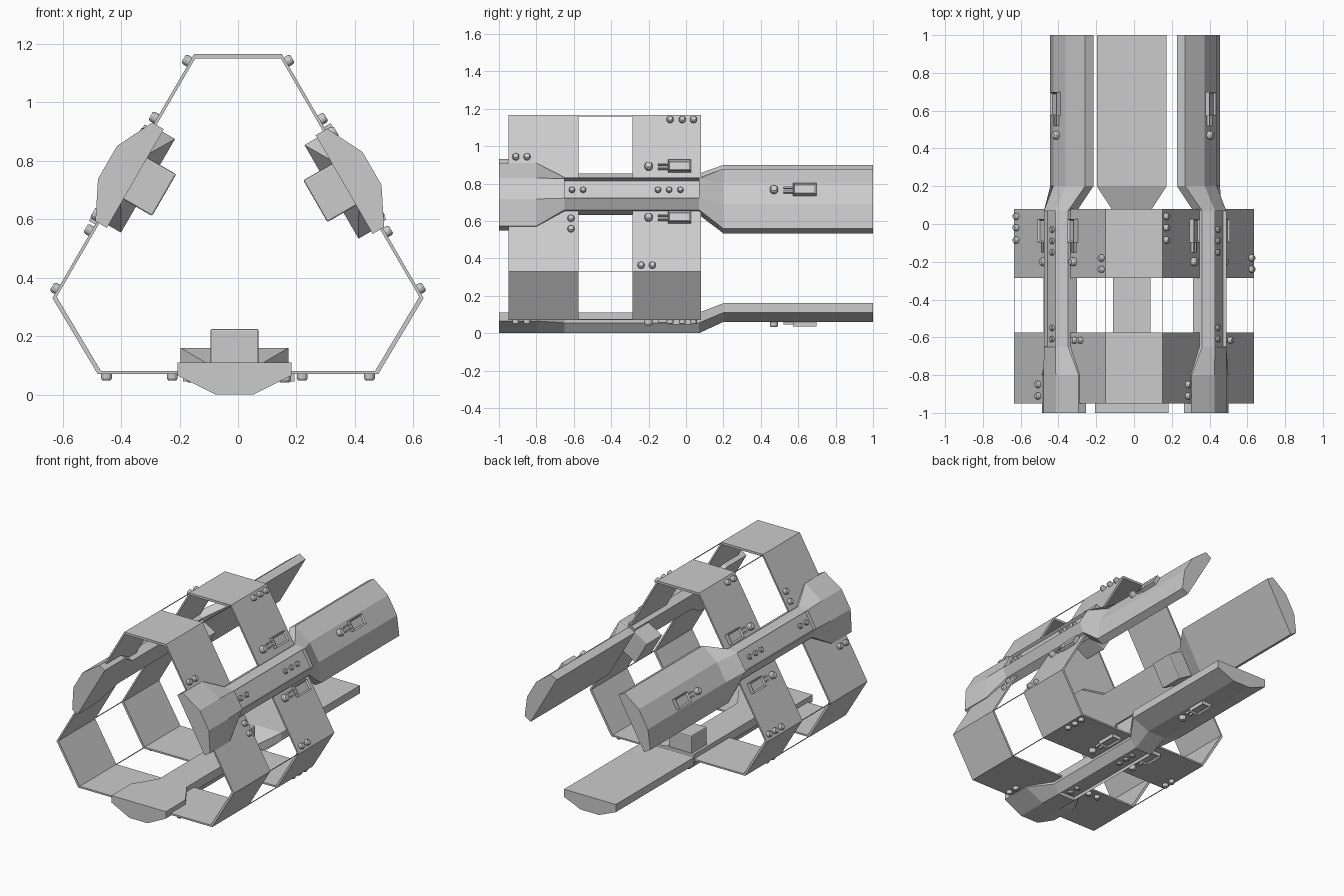
import bpy, bmesh, math
from mathutils import Matrix, Vector

if "Cube" in bpy.data.objects:
    bpy.data.objects.remove(bpy.data.objects["Cube"])

C = 0.5226            # height of the three-fold axis
FACE = 0.07           # height of the bottom long face of the rings
OFF = -0.012          # slight sideways shift of the arms


def make(name, bm, thirds=True, bevel=0.0):
    """Turn a bmesh into objects, repeated three times round the axis."""
    bmesh.ops.recalc_face_normals(bm, faces=bm.faces)
    me = bpy.data.meshes.new(name)
    bm.to_mesh(me)
    bm.free()
    for k in range(3 if thirds else 1):
        ob = bpy.data.objects.new(f"{name}_{k + 1}" if thirds else name, me)
        bpy.context.collection.objects.link(ob)
        ob.matrix_world = (Matrix.Translation((0, 0, C))
                           @ Matrix.Rotation(-k * math.tau / 3, 4, 'Y')
                           @ Matrix.Translation((0, 0, -C)))
        if bevel:
            m = ob.modifiers.new("bevel", 'BEVEL')
            m.width = bevel
            m.segments = 2


def add_box(bm, x, y, z, sx, sy, sz):
    m = Matrix.Translation((x, y, z)) @ Matrix.Diagonal((sx, sy, sz, 1))
    return bmesh.ops.create_cube(bm, size=1, matrix=m)['verts']


def add_bolt(bm, x, y, z, r=0.018, h=0.022):
    """Domed stud pointing outward (down) from surface height z."""
    for r1, r2, z0, z1 in ((r, r, z + 0.006, z - h * 0.7),
                           (r * 0.75, r, z - h, z - h * 0.7)):
        bmesh.ops.create_cone(bm, cap_ends=True, segments=12, radius1=r1, radius2=r2,
                              depth=abs(z1 - z0),
                              matrix=Matrix.Translation((x, y, (z0 + z1) / 2)))


def add_clip(bm, x, y, z):
    """Latch: recessed body, two prongs and a stud."""
    vs = add_box(bm, x, y, z - 0.008, 0.066, 0.125, 0.034)
    low = min((f for f in bm.faces if all(v in vs for v in f.verts)),
              key=lambda f: f.calc_center_median().z)
    bmesh.ops.inset_individual(bm, faces=[low], thickness=0.012)
    bmesh.ops.translate(bm, verts=low.verts, vec=(0, 0, 0.01))
    for s in (-1, 1):
        add_box(bm, x + s * 0.013, y - 0.085, z - 0.006, 0.009, 0.06, 0.016)
    add_bolt(bm, x, y - 0.165, z, 0.022, 0.028)


# Two hexagonal rings with alternating long and short sides
hexa = [(-0.48, FACE), (0.48, FACE), (0.635, 0.33), (0.15, 1.165), (-0.15, 1.165), (-0.635, 0.33)]
for name, y0, y1 in (("front_ring", -0.95, -0.575), ("rear_ring", -0.285, 0.08)):
    bm = bmesh.new()
    loops = [[bm.verts.new((x * s, y, C + (z - C) * s)) for x, z in hexa]
             for y, s in ((y0, 1), (y1, 1), (y1, 0.977), (y0, 0.977))]
    for a in range(4):
        p, q = loops[a], loops[(a + 1) % 4]
        for i in range(6):
            j = (i + 1) % 6
            bm.faces.new((p[i], p[j], q[j], q[i]))
    make(name, bm, thirds=False)

# Thin corner wires joining the rings
bm = bmesh.new()
for x, z in hexa:
    add_box(bm, x * 0.994, -0.43, C + (z - C) * 0.994, 0.004, 0.30, 0.004)
make("corner_wires", bm, thirds=False)

# Arms: lofted along y as (y, half width, top, edge, flat half width, bottom)
sections = [(-1.0, 0.195, 0.11, 0.065, 0.065, 0.0),
            (-0.8, 0.195, 0.11, 0.065, 0.065, 0.0),
            (-0.65, 0.10, 0.11, 0.055, 0.06, 0.0),
            (0.07, 0.10, 0.11, 0.055, 0.06, 0.0),
            (0.2, 0.185, 0.16, 0.11, 0.065, 0.06),
            (1.0, 0.185, 0.16, 0.11, 0.065, 0.06)]
bm = bmesh.new()
rows = []
for y, w, t, e, f, b in sections:
    pts = [(-w, t), (-w, e), (-f, b), (f, b), (w, e), (w, t)]
    rows.append([bm.verts.new((x + OFF, y, z)) for x, z in pts])
slot = None
for r, (p, q) in enumerate(zip(rows, rows[1:])):
    for i in range(6):
        j = (i + 1) % 6
        face = bm.faces.new((p[i], p[j], q[j], q[i]))
        if r == 2 and i == 2:
            slot = face
bm.faces.new(rows[0])
bm.faces.new(rows[-1][::-1])
# long recessed slot in the outer face
bmesh.ops.inset_individual(bm, faces=[slot], thickness=0.03)
bmesh.ops.inset_individual(bm, faces=[slot], thickness=0.002)
bmesh.ops.translate(bm, verts=slot.verts, vec=(0, 0, 0.02))
make("arm", bm)

# Inner block on each arm
bm = bmesh.new()
add_box(bm, OFF, 0.0, 0.162, 0.165, 0.16, 0.124)
make("inner_block", bm, bevel=0.006)

# Studs in the slot and on the ring faces
bm = bmesh.new()
for y in (-0.61, -0.55, -0.15, -0.09, -0.03):
    add_bolt(bm, OFF, y, 0.02, 0.016, 0.016)
for x, y in ((0.45, -0.085), (0.45, -0.02), (0.45, 0.04), (-0.45, -0.24), (-0.45, -0.18),
             (0.22, -0.91), (0.22, -0.85), (-0.16, -0.615), (-0.225, -0.615)):
    add_bolt(bm, x, y, FACE)
make("studs", bm)

# Latches beside and on the rear of each arm
bm = bmesh.new()
for x, y, z in ((0.16, -0.035, FACE), (-0.155, -0.035, FACE), (0.01, 0.635, 0.06)):
    add_clip(bm, x, y, z)
make("latches", bm)
